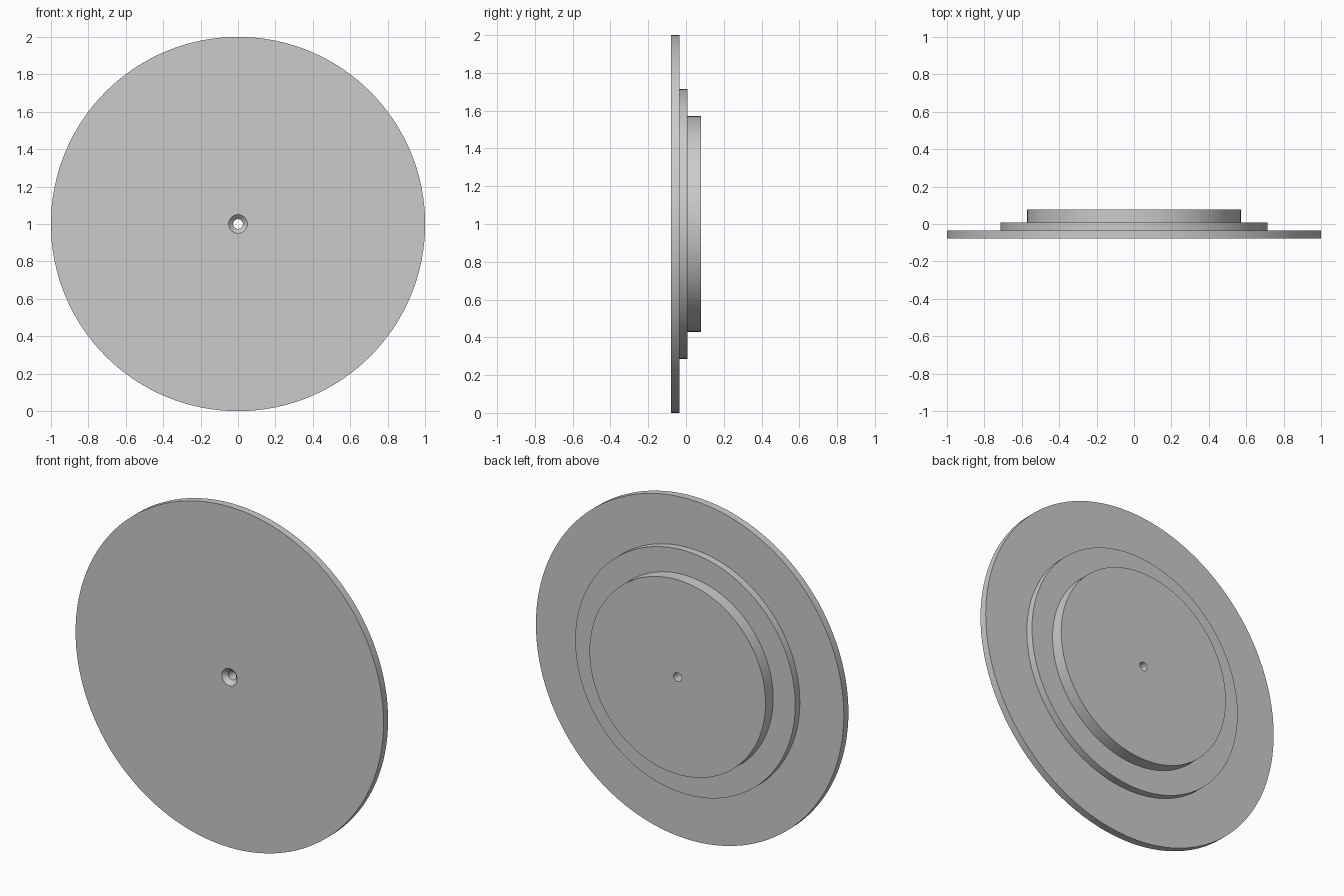
import bpy, bmesh, math
from mathutils import Matrix, Vector

if "Cube" in bpy.data.objects:
    bpy.data.objects.remove(bpy.data.objects["Cube"])

SEGMENTS = 128
U = 1 / 70          # design unit: the flange radius is 70 units
HALF = 5.5 * U      # half of the total thickness

grey = bpy.data.materials.new("plain grey")
grey.diffuse_color = (0.6, 0.6, 0.6, 1)
grey.use_nodes = True
grey.node_tree.nodes["Principled BSDF"].inputs["Base Color"].default_value = grey.diffuse_color

# Closed section (radius, depth from the front): countersunk bore, flange, step, boss
section = [(1.8, 1.7), (3.5, 0), (70, 0), (70, 3), (50, 3), (50, 6),
           (40, 6), (40, 11), (1.8, 11)]

bm = bmesh.new()
verts = [bm.verts.new((r * U, d * U - HALF, 1)) for r, d in section]
edges = [bm.edges.new((verts[i], verts[(i + 1) % len(verts)])) for i in range(len(verts))]

# Turn the section around the horizontal depth axis
bmesh.ops.spin(bm, geom=verts + edges, cent=(0, 0, 1), axis=(0, 1, 0),
               angle=math.tau, steps=SEGMENTS, use_merge=True)
bmesh.ops.remove_doubles(bm, verts=bm.verts, dist=1e-5)
bmesh.ops.recalc_face_normals(bm, faces=bm.faces)

mesh = bpy.data.meshes.new("stepped_disc")
bm.to_mesh(mesh)
bm.free()
mesh.materials.append(grey)
disc = bpy.data.objects.new("stepped_disc", mesh)
bpy.context.collection.objects.link(disc)

# Smooth round walls with crisp rims
bpy.context.view_layer.objects.active = disc
disc.select_set(True)
bpy.ops.object.shade_smooth_by_angle(angle=math.radians(30))
